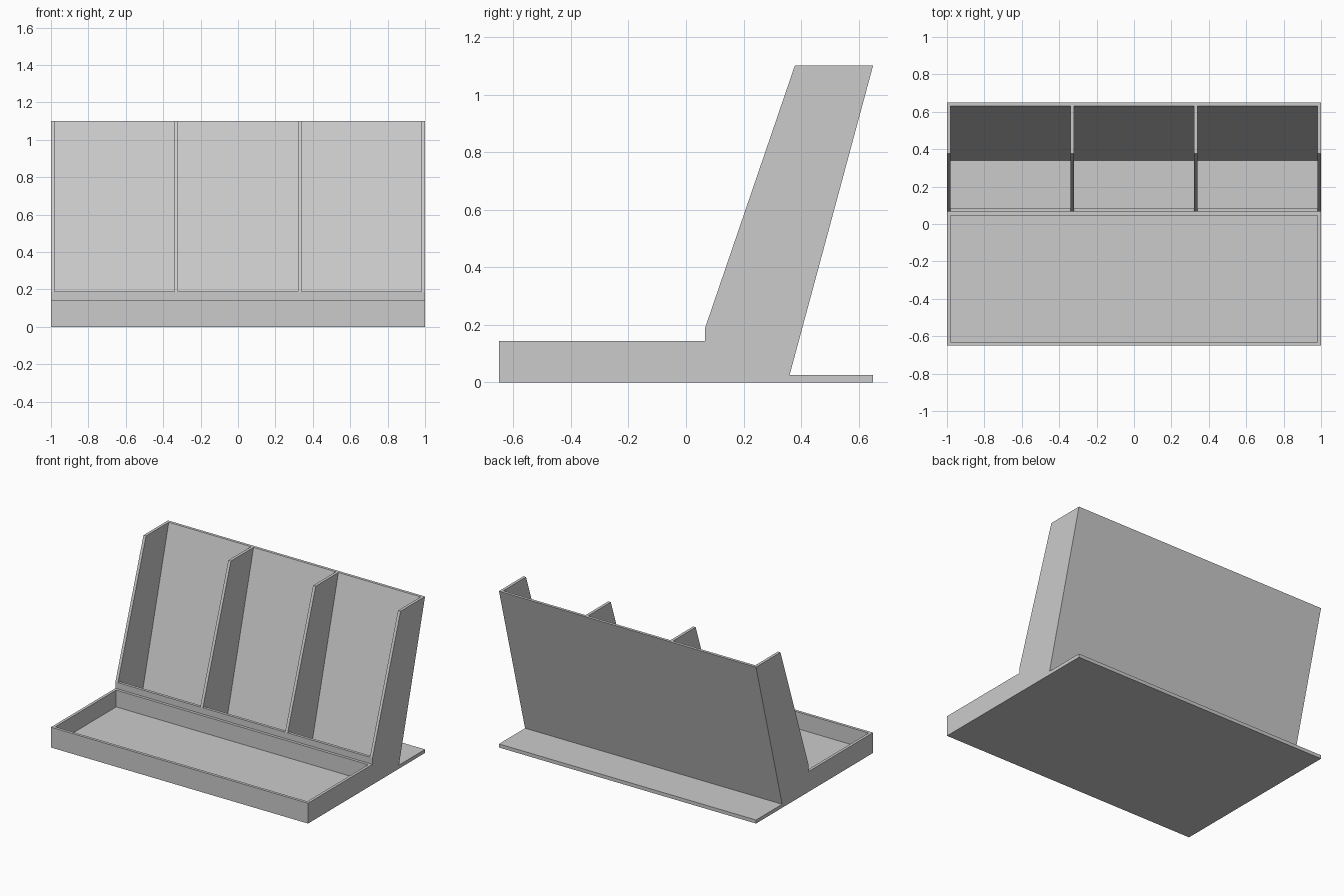
import bpy
import bmesh

cube = bpy.data.objects.get("Cube")
if cube:
    bpy.data.objects.remove(cube, do_unlink=True)

# One plain grey for everything
GREY = (0.6, 0.6, 0.6, 1.0)
grey = bpy.data.materials.new("light grey")
grey.use_nodes = True
grey.diffuse_color = GREY
grey.node_tree.nodes["Principled BSDF"].inputs["Base Color"].default_value = GREY

WALL = 0.02      # thickness of walls and dividers
FLOOR = 0.025    # thickness of the base
FRONT, BACK = -0.65, 0.65
JOIN = 0.066     # where the tray meets the rack
TOP = 1.1
LIP = 0.188      # height of the rack's front lip
HEEL = 0.36      # where the leaning back meets the base


def prism(name, profile, x0, x1):
    """Extrude a (y, z) side profile from x0 to x1."""
    bm = bmesh.new()
    face = bm.faces.new([bm.verts.new((x0, y, z)) for y, z in profile])
    grown = bmesh.ops.extrude_face_region(bm, geom=[face])["geom"]
    moved = [v for v in grown if isinstance(v, bmesh.types.BMVert)]
    bmesh.ops.translate(bm, verts=moved, vec=(x1 - x0, 0, 0))
    bmesh.ops.recalc_face_normals(bm, faces=bm.faces)
    mesh = bpy.data.meshes.new(name)
    bm.to_mesh(mesh)
    bm.free()
    mesh.materials.append(grey)
    obj = bpy.data.objects.new(name, mesh)
    bpy.context.scene.collection.objects.link(obj)
    return obj


def carve(body, cutters):
    """Cut the hollows out of a body, then discard the cutters."""
    for cutter in cutters:
        cutter.hide_render = True
        mod = body.modifiers.new("hollow", "BOOLEAN")
        mod.operation = "DIFFERENCE"
        mod.solver = "EXACT"
        mod.object = cutter
    graph = bpy.context.evaluated_depsgraph_get()
    result = bpy.data.meshes.new_from_object(body.evaluated_get(graph))
    body.modifiers.clear()
    body.data = result
    for cutter in cutters:
        bpy.data.objects.remove(cutter, do_unlink=True)


def rectangle(y0, y1, z0, z1):
    return [(y0, z0), (y1, z0), (y1, z1), (y0, z1)]


# Open tray in front
tray = prism("front_tray", rectangle(FRONT, JOIN, 0, 0.143), -1, 1)
carve(tray, [prism("tray_hollow",
                   rectangle(FRONT + WALL, JOIN - WALL, FLOOR, 0.3),
                   -1 + WALL, 1 - WALL)])

# Leaning rack with its rear foot
rack = prism("leaning_rack", [
    (JOIN, 0), (BACK, 0), (BACK, FLOOR), (HEEL, FLOOR),
    (BACK, TOP), (0.378, TOP), (JOIN, LIP)], -1, 1)

# Three pockets, open at the front and top, leave the walls and dividers
lean = (BACK - HEEL) / (TOP - FLOOR)
above = TOP + 0.2
pocket = [(JOIN + WALL, FLOOR), (HEEL - WALL, FLOOR),
          (BACK - WALL + lean * 0.2, above), (JOIN - 0.1, above),
          (JOIN - 0.1, LIP), (JOIN + WALL, LIP)]
pitch = (2 - WALL) / 3
carve(rack, [prism("pocket_hollow", pocket,
                   -1 + WALL + i * pitch, -1 + (i + 1) * pitch)
             for i in range(3)])
